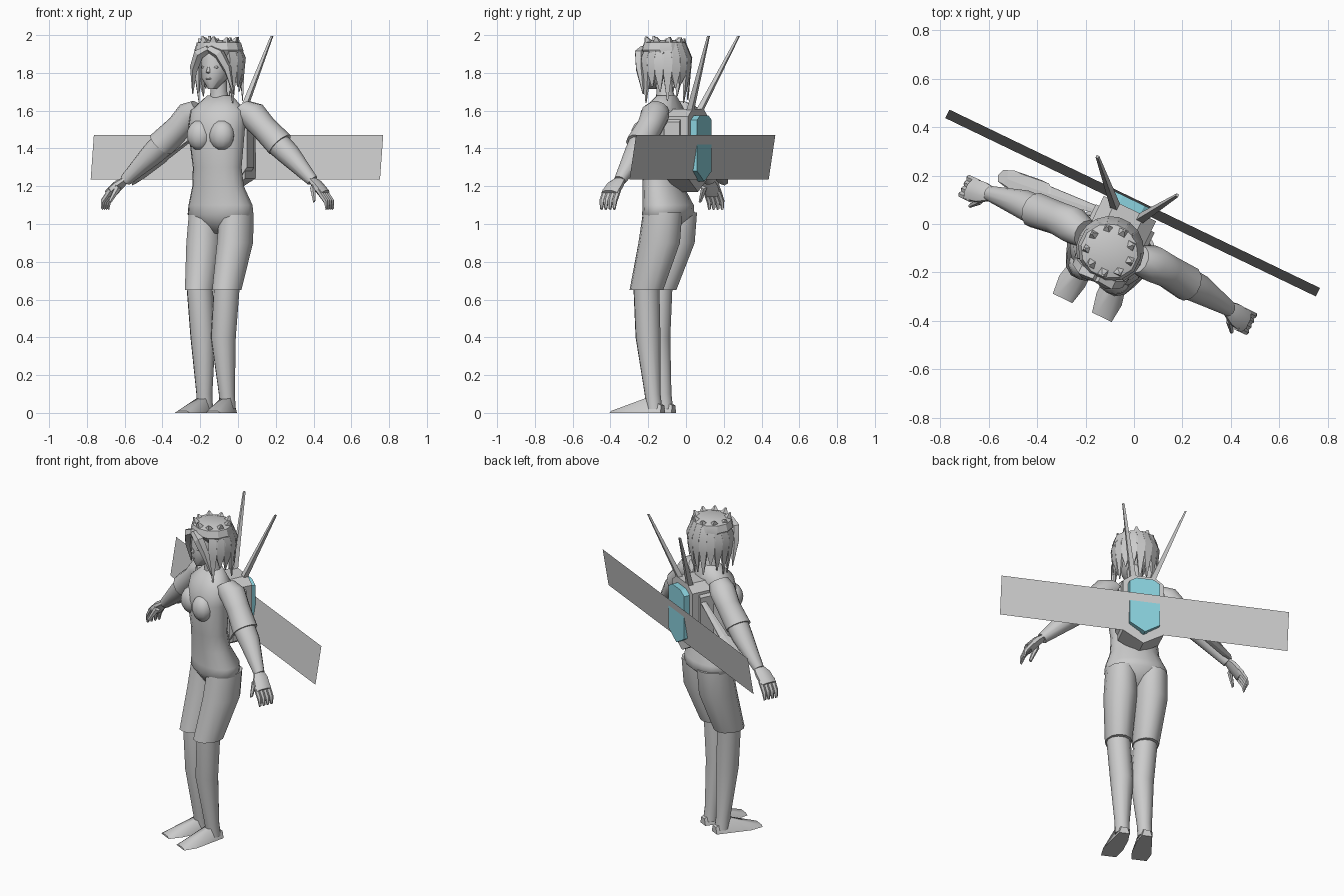
import bpy, bmesh, random
from math import radians, sin, cos, pi
from mathutils import Vector, Matrix

random.seed(4)
if "Cube" in bpy.data.objects:
    bpy.data.objects.remove(bpy.data.objects["Cube"])


def make_material(name, red, green, blue):
    material = bpy.data.materials.new(name)
    material.use_nodes = True
    colour = (red, green, blue, 1)
    material.diffuse_color = colour
    material.node_tree.nodes["Principled BSDF"].inputs["Base Color"].default_value = colour
    return material


GREY = make_material("light grey", .6, .6, .6)
CYAN = make_material("cyan", .26, .65, .74)
# The whole figure is turned about its own upright axis
TURN = Matrix.Translation((-.11, -.13, 0)) @ Matrix.Rotation(radians(-25.7), 4, "Z")
RIGHTWARD, BACKWARD, UPWARD = Vector((1, 0, 0)), Vector((0, 1, 0)), Vector((0, 0, 1))
ARM_ACROSS = Vector((.7, 0, .7))
SIDES = {"left": 1, "right": -1}


def finish(name, mesh_builder, material=GREY, smooth_angle=40):
    """Turn a finished bmesh into a placed, shaded object."""
    bmesh.ops.recalc_face_normals(mesh_builder, faces=mesh_builder.faces)
    mesh_builder.transform(TURN)
    mesh = bpy.data.meshes.new(name)
    mesh_builder.to_mesh(mesh)
    mesh_builder.free()
    mesh.materials.append(material)
    part = bpy.data.objects.new(name, mesh)
    bpy.context.collection.objects.link(part)
    if smooth_angle:
        bpy.ops.object.select_all(action="DESELECT")
        part.select_set(True)
        bpy.context.view_layer.objects.active = part
        bpy.ops.object.shade_smooth_by_angle(angle=radians(smooth_angle))


def skin_rings(mesh_builder, rings):
    """Join matching rings of points with quads and close both ends."""
    rings = [[mesh_builder.verts.new(point) for point in ring] for ring in rings]
    count = len(rings[0])
    for lower, upper in zip(rings, rings[1:]):
        for i in range(count):
            j = (i + 1) % count
            mesh_builder.faces.new((lower[i], lower[j], upper[j], upper[i]))
    mesh_builder.faces.new(rings[0])
    mesh_builder.faces.new(rings[-1])


def add_tube(mesh_builder, sections, across=RIGHTWARD, along=BACKWARD, flat=1, sides=12, mirror=1):
    """Skin elliptical rings given as (x, y, z, radius)."""
    rings = []
    for *centre, radius in sections:
        ring = []
        for i in range(sides):
            angle = 2 * pi * (i + .5) / sides
            offset = across * cos(angle) + along * sin(angle) * flat
            point = Vector(centre) + offset * radius
            ring.append((point.x * mirror, point.y, point.z))
        rings.append(ring)
    skin_rings(mesh_builder, rings)


def tube(name, sections, smooth_angle=40, **options):
    mesh_builder = bmesh.new()
    add_tube(mesh_builder, sections, **options)
    finish(name, mesh_builder, smooth_angle=smooth_angle)


def plate(name, outline, front, back, material=GREY):
    """Extrude an (x, z) outline between two depths."""
    mesh_builder = bmesh.new()
    skin_rings(mesh_builder, [[(x, y, z) for x, z in outline] for y in (front, back)])
    finish(name, mesh_builder, material, smooth_angle=0)


def add_ball(mesh_builder, centre, size):
    placement = Matrix.Translation(centre) @ Matrix.Diagonal((*size, 1))
    bmesh.ops.create_uvsphere(mesh_builder, u_segments=12, v_segments=8, radius=1, matrix=placement)


# Torso with bust and neck
body = bmesh.new()
torso_rings = ((.02, .95, .05), (.04, 1.05, .185), (.04, 1.1, .18), (.01, 1.2, .145),
               (0, 1.3, .137), (-.01, 1.5, .16), (.01, 1.6, .155), (.03, 1.68, .07))
add_tube(body, [(0, *ring) for ring in torso_rings], flat=.68, sides=16)
add_tube(body, [(0, .03, 1.64, .06), (0, .02, 1.7, .045), (0, .01, 1.8, .045)])
for mirror in SIDES.values():
    add_ball(body, (.065 * mirror, -.08, 1.47), (.07, .06, .08))
finish("torso", body, smooth_angle=60)

# Legs, boots, feet, arms and hands
for label, mirror in SIDES.items():
    tube(label + "_thigh", [(.09, .05, 1.06, .09), (.09, .03, .9, .095),
                            (.08, -.05, .65, .077)], flat=1.2, mirror=mirror)
    tube(label + "_boot", [(.08, -.05, .67, .07), (.06, -.05, .4, .067),
                           (.066, -.02, .1, .043), (.067, -.01, .02, .043)], mirror=mirror)
    foot = bmesh.new()
    for y, x, width, height in ((.04, .067, .03, .04), (-.04, .07, .045, .08),
                                (-.16, .085, .058, .03), (-.24, .09, .045, .01)):
        for edge in (-width, width):
            foot.verts.new((mirror * (x + edge), y, 0))
            foot.verts.new((mirror * (x + edge * .6), y, height))
    bmesh.ops.convex_hull(foot, input=foot.verts)
    finish(label + "_foot", foot)

    arm_options = dict(across=BACKWARD, along=ARM_ACROSS, mirror=mirror)
    tube(label + "_sleeve", [(.12, .04, 1.61, .06), (.18, .05, 1.58, .077),
                             (.25, .05, 1.51, .07), (.35, .04, 1.42, .075)], **arm_options)
    tube(label + "_forearm", [(.33, .04, 1.43, .067), (.4, .04, 1.37, .062),
                              (.55, .02, 1.23, .032)], **arm_options)
    hand = bmesh.new()
    add_tube(hand, [(.54, .02, 1.24, .03), (.58, .01, 1.21, .048), (.63, 0, 1.16, .05)],
             flat=.55, sides=8, **arm_options)
    for finger in range(4):
        y = .04 - finger * .025
        add_tube(hand, [(.61, y, 1.18, .015), (.655, y, 1.12, .014), (.66, y, 1.08, .008)],
                 sides=6, **arm_options)
    add_tube(hand, [(.57, -.02, 1.2, .02), (.6, -.06, 1.12, .01)], sides=6, **arm_options)
    finish(label + "_hand", hand)

# Head with nose, lips, ears and eyes
head = bmesh.new()
head_rings = ((-.06, 1.715, .022), (-.03, 1.77, .066), (-.01, 1.82, .079),
              (0, 1.88, .083), (0, 1.93, .075), (.01, 1.96, .04))
add_tube(head, [(0, *ring) for ring in head_rings], flat=1.25, sides=14)
add_tube(head, [(0, -.1, 1.84, .005), (0, -.11, 1.805, .012), (0, -.1, 1.795, .007)], sides=6)
add_ball(head, (0, -.1, 1.77), (.02, .015, .007))
for mirror in SIDES.values():
    add_ball(head, (.08 * mirror, 0, 1.82), (.012, .02, .03))
    add_ball(head, (.034 * mirror, -.09, 1.83), (.016, .01, .007))
finish("head", head, smooth_angle=60)

# Hair: crown, hanging locks, parted fringe and tufts on top
tube("hair_crown", [(0, .04, 1.87, .115), (0, .02, 1.92, .133), (0, .02, 1.96, .12),
                    (0, .02, 1.975, .07)], flat=.93, smooth_angle=25)
locks = bmesh.new()
lock_count = 13
for i in range(lock_count):
    angle = radians(240 * i / (lock_count - 1) - 120)
    outward = Vector((sin(angle), cos(angle), 0))
    sideways = outward.cross(UPWARD)
    profile = ((.095, 1.96, .03), (.125, 1.88, .038), (.12, 1.79, .03),
               (random.uniform(.1, .13), random.uniform(1.63, 1.74), .004))
    add_tube(locks, [(outward.x * reach, outward.y * reach + .025, z, radius)
                     for reach, z, radius in profile],
             across=sideways, along=outward, flat=.5, sides=4)
for mirror in SIDES.values():
    add_tube(locks, [(0, -.1, 1.93, .022), (.06, -.1, 1.9, .03), (.1, -.08, 1.82, .025),
                     (.12, -.05, 1.69, .004)],
             across=ARM_ACROSS, sides=5, mirror=mirror)
finish("hair_locks", locks, smooth_angle=30)
tufts = bmesh.new()
tuft_count = 9
for i in range(tuft_count):
    angle = 2 * pi * i / tuft_count
    x, y = .08 * cos(angle), .08 * sin(angle)
    tip_height = random.uniform(1.98, 1.995)
    add_tube(tufts, [(x, y + .02, 1.95, .035), (x * 1.3, y * 1.3 + .02, tip_height, .006)], sides=4)
finish("hair_tufts", tufts, smooth_angle=0)


def shield(half_width, top, shoulder, hip, tip):
    """Outline with a flat top, cut corners and a pointed bottom."""
    half = [(half_width * .55, top), (half_width, shoulder), (half_width, hip)]
    return half + [(0, tip)] + [(-x, z) for x, z in reversed(half)]


# Backpack body, side pods and back panel
plate("backpack", shield(.12, 1.61, 1.57, 1.24, 1.17), front=.09, back=.215)
for label, mirror in SIDES.items():
    inner, outer = .09 * mirror, .135 * mirror
    pod_outline = [(inner, 1.58), (outer, 1.54), (outer, 1.3), (inner, 1.24)]
    plate(label + "_backpack_pod", pod_outline, front=.08, back=.17)
plate("back_panel", shield(.09, 1.575, 1.55, 1.28, 1.225), front=.2, back=.252, material=CYAN)

# Wide thin wing, leaning back at the top
wing = bmesh.new()
span, bottom, top = .85, (.221, 1.235), (.26, 1.47)
corners = [(-span, *bottom), (span, *bottom), (span, *top), (-span, *top)]
wing.faces.new([wing.verts.new(corner) for corner in corners])
finish("wing", wing, smooth_angle=0)

# Antennas, the right one leaning further out
for label, base_x, tip_x in (("left", .05, .153), ("right", -.046, -.214)):
    tube(label + "_antenna", [(base_x, .185, 1.57, .023), (tip_x, .35, 1.995, .008)],
         sides=4, smooth_angle=0)

# Jointed strut from the backpack to the right forearm
strut_start, strut_end = Vector((-.09, .155, 1.54)), Vector((-.53, .105, 1.225))
strut_parts = {"strut_arm": ((0, .016), (.62, .034)),
               "strut_block": ((.57, .03), (.62, .045), (.9, .045), (1, .03))}
for name, stations in strut_parts.items():
    sections = [(*strut_start.lerp(strut_end, place), radius) for place, radius in stations]
    tube(name, sections, across=BACKWARD, along=ARM_ACROSS * Vector((-1, 0, 1)).x * -1,
         sides=6, smooth_angle=0)
